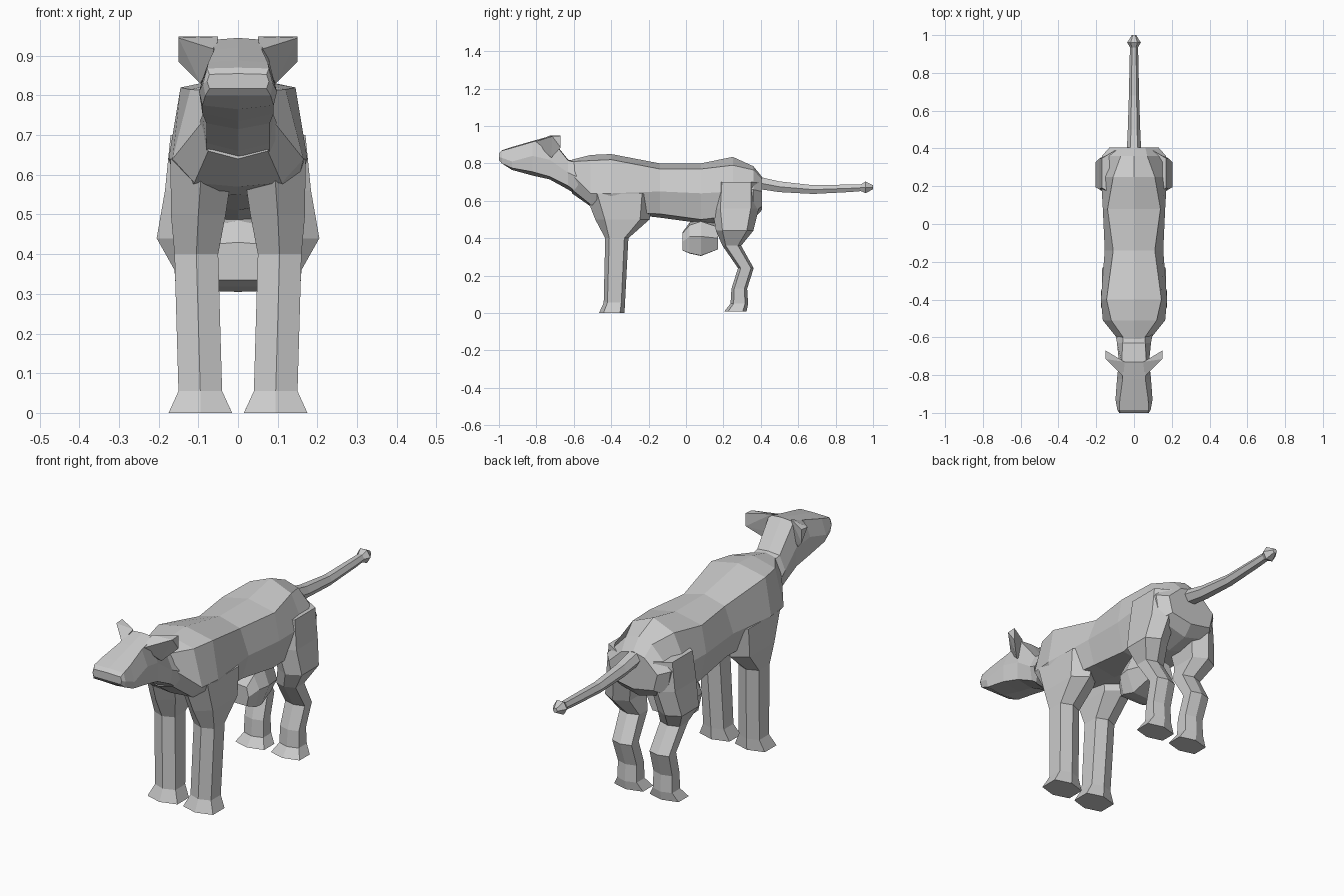
import bpy, bmesh, math

hide = bpy.data.materials.new("plain grey")
hide.diffuse_color = (0.6, 0.6, 0.6, 1)


def finish(name, bm, mirror=False):
    bmesh.ops.recalc_face_normals(bm, faces=bm.faces)
    me = bpy.data.meshes.new(name)
    bm.to_mesh(me)
    bm.free()
    me.materials.append(hide)
    ob = bpy.data.objects.new(name, me)
    bpy.context.collection.objects.link(ob)
    if mirror:
        ob.modifiers.new("mirror", 'MIRROR').use_axis[0] = True
    return ob


def loft(name, rings, mirror=False):
    """Skin a list of equal-length rings and cap both ends."""
    bm = bmesh.new()
    vs = [[bm.verts.new(p) for p in r] for r in rings]
    n = len(vs[0])
    for a, b in zip(vs, vs[1:]):
        for i in range(n):
            j = (i + 1) % n
            bm.faces.new((a[i], a[j], b[j], b[i]))
    bm.faces.new(vs[0])
    bm.faces.new(vs[-1])
    return finish(name, bm, mirror)


def section(y, top, xe, ze, xm, zm, xl, zl, bot):
    """Symmetric eight-sided cross-section: ridge, edge, side, low side, belly."""
    half = [(xe, ze), (xm, zm), (xl, zl)]
    return ([(0, y, top)] + [(x, y, z) for x, z in half] + [(0, y, bot)]
            + [(-x, y, z) for x, z in reversed(half)])


def leg_ring(z, xc, hx, yc, hy):
    """Six-sided leg ring with a point at front and back."""
    hexa = [(0, -1), (1, -.65), (1, .65), (0, 1), (-1, .65), (-1, -.65)]
    return [(xc + hx * u, yc + hy * v, z) for u, v in hexa]


# torso
loft("body", [section(*s) for s in [
    (-.61, .82, .05, .81, .085, .74, .075, .66, .64),
    (-.51, .845, .12, .815, .165, .64, .11, .58, .57),
    (-.40, .85, .145, .82, .175, .64, .14, .54, .55),
    (-.14, .80, .11, .77, .155, .65, .12, .53, .51),
    (.08, .80, .14, .77, .165, .64, .13, .50, .48),
    (.25, .835, .11, .79, .175, .65, .15, .52, .48),
    (.36, .785, .07, .765, .17, .66, .15, .54, .50),
    (.405, .73, .06, .715, .13, .65, .11, .57, .55)]])

# neck, skull and muzzle
loft("head", [section(*s) for s in [
    (-.52, .80, .05, .79, .11, .70, .08, .60, .59),
    (-.63, .82, .06, .815, .09, .75, .08, .68, .66),
    (-.73, .945, .065, .94, .08, .82, .08, .73, .715),
    (-.82, .92, .06, .915, .09, .84, .09, .755, .735),
    (-.93, .888, .075, .883, .098, .81, .09, .775, .765),
    (-.985, .87, .078, .868, .088, .83, .082, .80, .80),
    (-1.0, .855, .072, .853, .078, .835, .072, .817, .817)]])

# ears
bm = bmesh.new()
for p in [(.055, -.81, .915), (.05, -.73, .948), (.15, -.67, .948), (.15, -.67, .885),
          (.15, -.715, .945), (.095, -.72, .83), (.06, -.74, .85)]:
    bm.verts.new(p)
bmesh.ops.convex_hull(bm, input=bm.verts[:])
finish("ear", bm, mirror=True)

# front legs with shoulder and hoof
loft("front_leg", [leg_ring(*r) for r in [
    (0, .095, .08, -.397, .068),
    (.055, .095, .055, -.383, .057),
    (.40, .105, .055, -.37, .062),
    (.50, .10, .069, -.34, .145),
    (.64, .09, .08, -.355, .185)]], mirror=True)

# hind legs with thigh, hock and hoof
loft("hind_leg", [leg_ring(*r) for r in [
    (.008, .095, .077, .264, .06),
    (.05, .095, .052, .285, .047),
    (.13, .095, .05, .285, .042),
    (.24, .10, .052, .32, .042),
    (.36, .108, .052, .245, .05),
    (.44, .14, .065, .26, .10),
    (.56, .118, .066, .265, .125),
    (.70, .10, .07, .27, .12)]], mirror=True)

# udder
loft("udder", [section(*s) for s in [
    (-.02, .43, .06, .425, .07, .38, .06, .335, .335),
    (.02, .485, .07, .47, .10, .41, .08, .32, .318),
    (.08, .50, .08, .49, .11, .41, .07, .307, .305),
    (.17, .48, .07, .46, .09, .40, .06, .34, .34)]])

# tail with a small tuft
loft("tail", [[(r * math.cos(i * math.pi / 3), y, z + r * math.sin(i * math.pi / 3))
               for i in range(6)] for y, z, r in [
    (.36, .71, .04), (.41, .692, .037), (.50, .675, .033), (.68, .66, .027),
    (.88, .667, .023), (.935, .67, .021), (.96, .672, .036), (1.0, .672, .012)]])
